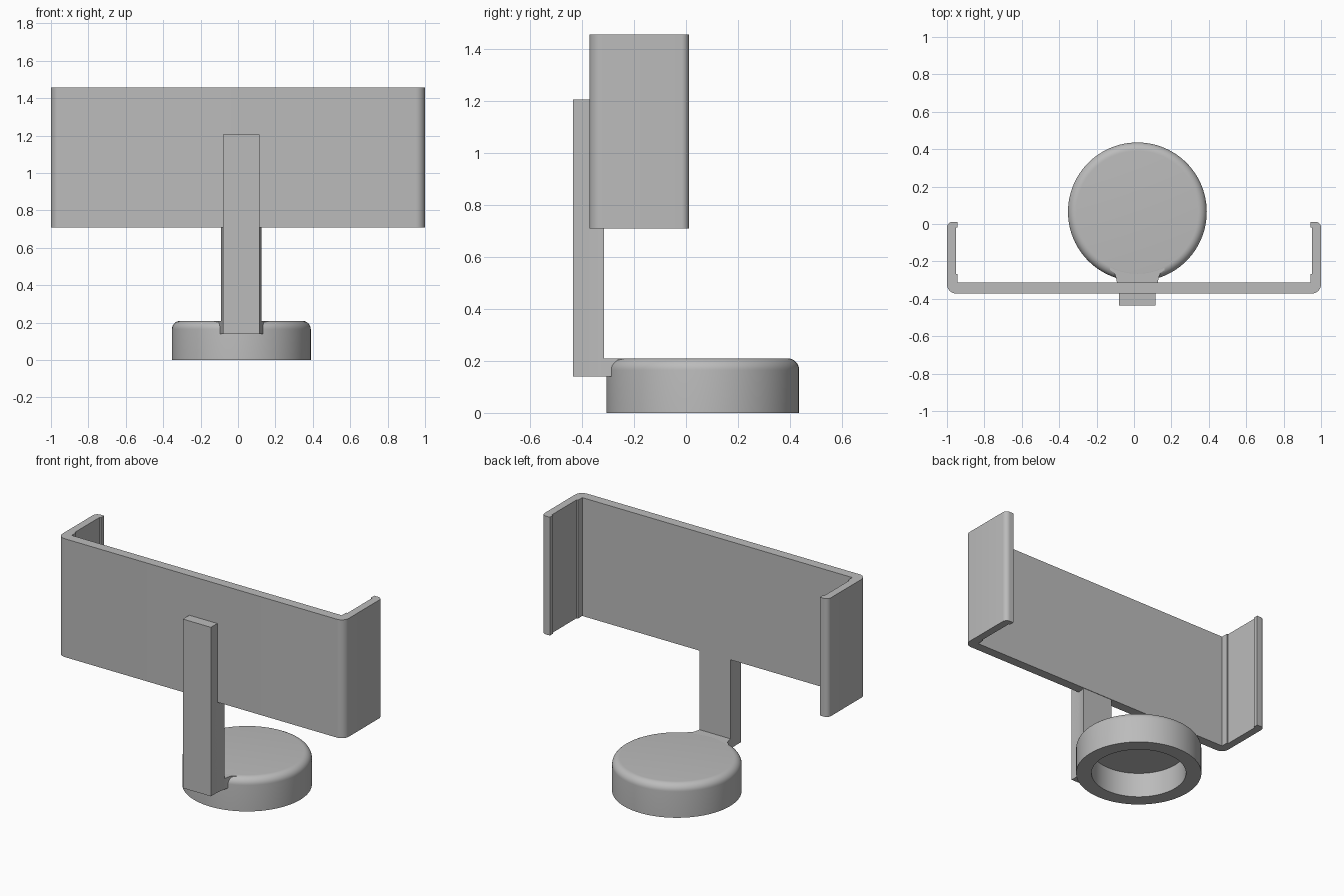
import bpy, bmesh, math
from mathutils import Vector

cube = bpy.data.objects.get("Cube")
if cube:
    bpy.data.objects.remove(cube, do_unlink=True)

grey = bpy.data.materials.new("plain grey")
grey.use_nodes = True
colour = (0.5, 0.5, 0.5, 1)
grey.diffuse_color = colour
grey.node_tree.nodes["Principled BSDF"].inputs["Base Color"].default_value = colour

CX = 0.018  # centre line of stand and cap


def finish(name, bm, angle=30):
    bmesh.ops.recalc_face_normals(bm, faces=bm.faces)
    mesh = bpy.data.meshes.new(name)
    bm.to_mesh(mesh)
    bm.free()
    obj = bpy.data.objects.new(name, mesh)
    bpy.context.collection.objects.link(obj)
    mesh.materials.append(grey)
    bpy.ops.object.select_all(action='DESELECT')
    obj.select_set(True)
    bpy.context.view_layer.objects.active = obj
    bpy.ops.object.shade_smooth_by_angle(angle=math.radians(angle))
    return obj


def arc(cx, cy, r, start, end, steps=8):
    angles = [math.radians(start + (end - start) * i / steps) for i in range(steps + 1)]
    return [(cx + r * math.cos(a), cy + r * math.sin(a)) for a in angles]


def mirrored(half, cx=0):
    """Half outline on the +x side, closed by its mirror image."""
    return [(cx + x, y) for x, y in half] + [(cx - x, y) for x, y in reversed(half)]


def prism(name, outline, z0, z1):
    bm = bmesh.new()
    face = bm.faces.new([bm.verts.new((x, y, z0)) for x, y in outline])
    new = bmesh.ops.extrude_face_region(bm, geom=[face])["geom"]
    verts = [g for g in new if isinstance(g, bmesh.types.BMVert)]
    bmesh.ops.translate(bm, verts=verts, vec=(0, 0, z1 - z0))
    return finish(name, bm)


def lathe(name, profile, centre, steps=96):
    bm = bmesh.new()
    verts = [bm.verts.new((r, 0, z)) for r, z in profile]
    edges = [bm.edges.new(pair) for pair in zip(verts, verts[1:])]
    bmesh.ops.spin(bm, geom=verts + edges, cent=(0, 0, 0), axis=(0, 0, 1),
                   angle=math.tau, steps=steps, use_duplicate=False)
    bmesh.ops.remove_doubles(bm, verts=bm.verts, dist=0.0001)
    bmesh.ops.translate(bm, verts=bm.verts, vec=Vector(centre))
    return finish(name, bm)


# Cradle: back plate, rounded corners, arms and small inner lips
cradle = arc(0.95, -0.32, 0.05, -90, 0)
cradle = [(x, y - 0.002) for x, y in cradle]
cradle += arc(0.97, -0.018, 0.03, 0, 90)
cradle += [(0.943, 0.012), (0.943, -0.02), (0.952, -0.02),
           (0.952, -0.268), (0.943, -0.268), (0.943, -0.312)]
prism("cradle", mirrored(cradle), 0.71, 1.457)

# Upright post, widening slightly towards the back
post = [(0.098, -0.436), (0.098, -0.372), (0.101, -0.345), (0.108, -0.315)]
prism("front_post", mirrored(post[:2], CX), 0.14, 1.207)
prism("lower_post", mirrored(post, CX), 0.14, 0.72)

# Neck flaring into the cap
neck = [(0.108, -0.316), (0.115, -0.285), (0.123, -0.262), (0.145, -0.247), (0.145, -0.22)]
prism("neck", mirrored(neck, CX), 0.14, 0.2095)

# Hollow round cap with a rounded shoulder, open below
R, H, B = 0.371, 0.21, 0.045
cap = [(0, 0.16), (0.28, 0.16), (0.28, 0), (R, 0)]
cap += arc(R - B, H - B, B, 0, 90) + [(0, H)]
lathe("cap", cap, (CX, 0.065, 0))
